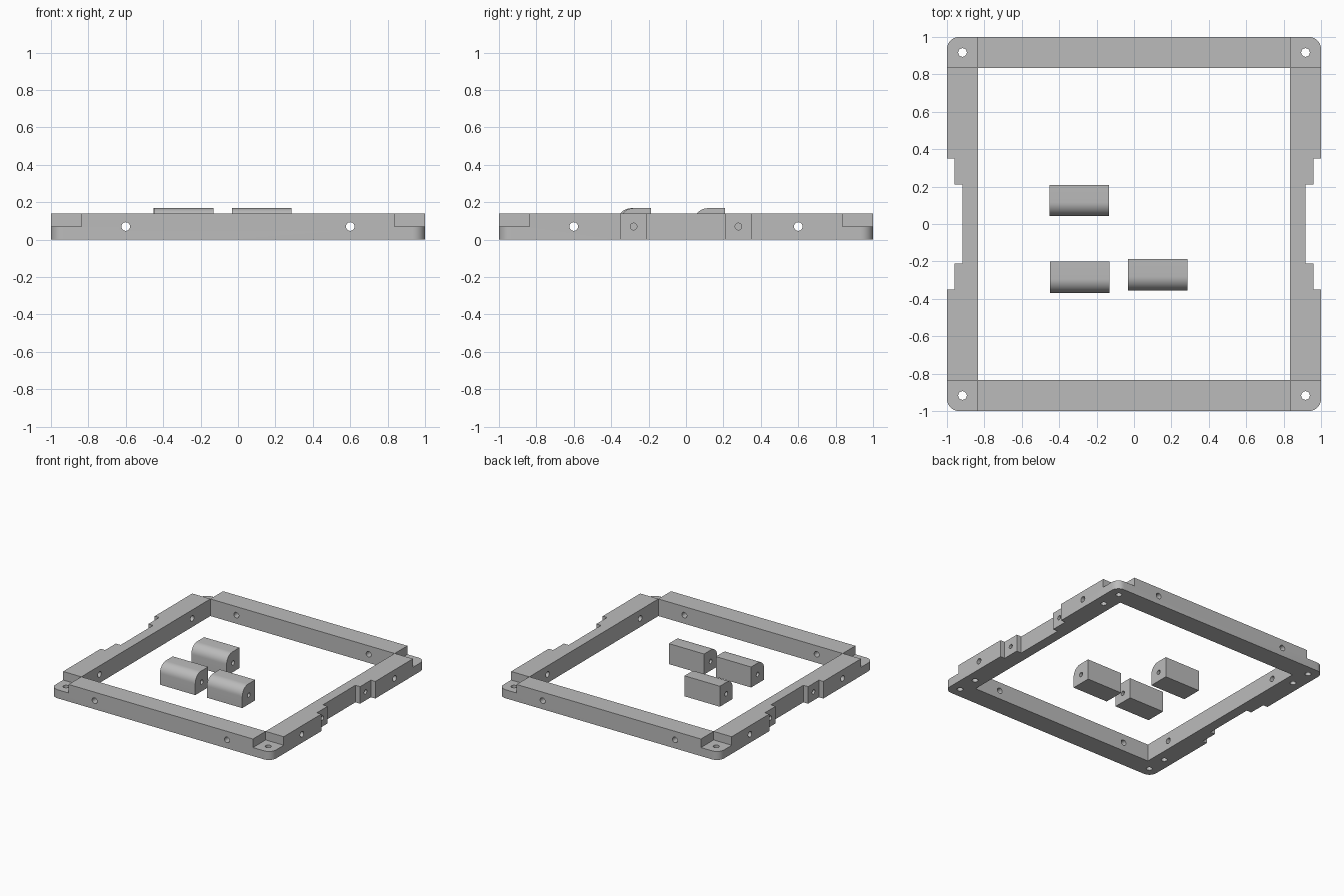
import bpy, bmesh, math

if "Cube" in bpy.data.objects:
    bpy.data.objects.remove(bpy.data.objects["Cube"])

H, IN, STEP, R = 0.14, 0.835, 0.07, 0.065   # frame height, inner half size, corner tab height, corner radius
HOLE = 0.917                                # centre line of the bars

grey = bpy.data.materials.new("grey plastic")
grey.diffuse_color = (0.5, 0.5, 0.5, 1)
grey.use_nodes = True
grey.node_tree.nodes["Principled BSDF"].inputs["Base Color"].default_value = grey.diffuse_color


def extrude(name, points, offset):
    """Close a planar outline and extrude it along offset."""
    bm = bmesh.new()
    face = bm.faces.new([bm.verts.new(p) for p in points])
    out = bmesh.ops.extrude_face_region(bm, geom=[face])
    bmesh.ops.translate(bm, vec=offset, verts=[v for v in out["geom"] if isinstance(v, bmesh.types.BMVert)])
    bmesh.ops.recalc_face_normals(bm, faces=bm.faces)
    mesh = bpy.data.meshes.new(name)
    bm.to_mesh(mesh)
    bm.free()
    mesh.materials.append(grey)
    obj = bpy.data.objects.new(name, mesh)
    bpy.context.collection.objects.link(obj)
    return obj


def box(lo, hi):
    (x0, y0, z0), (x1, y1, z1) = lo, hi
    return extrude("cutter", [(x0, y0, z0), (x1, y0, z0), (x1, y1, z0), (x0, y1, z0)], (0, 0, z1 - z0))


def rod(center, axis, length, r):
    """Cylinder cutter centred on a point, along axis 0, 1 or 2."""
    pts = []
    for i in range(24):
        a = math.tau * i / 24
        p = list(center)
        p[axis] -= length / 2
        p[(axis + 1) % 3] += r * math.cos(a)
        p[(axis + 2) % 3] += r * math.sin(a)
        pts.append(p)
    offset = [0, 0, 0]
    offset[axis] = length
    return extrude("cutter", pts, offset)


def cut(obj, cutter):
    bpy.context.view_layer.objects.active = obj
    mod = obj.modifiers.new("cut", 'BOOLEAN')
    mod.operation, mod.solver, mod.object = 'DIFFERENCE', 'EXACT', cutter
    bpy.ops.object.modifier_apply(modifier=mod.name)
    bpy.data.objects.remove(cutter)


def smooth(obj):
    bpy.ops.object.select_all(action='DESELECT')
    obj.select_set(True)
    bpy.context.view_layer.objects.active = obj
    bpy.ops.object.shade_smooth_by_angle(angle=math.radians(30))


# Frame outline: rounded corners and stepped recesses on both sides
quarter = [(1, 0)]
quarter = [(HOLE, 0.21), (0.96, 0.21), (0.96, 0.35), (1, 0.35)]
quarter += [(1 - R + R * math.cos(a), 1 - R + R * math.sin(a))
            for a in (math.pi / 2 * i / 10 for i in range(11))]
half = quarter + [(-x, y) for x, y in reversed(quarter)]
outline = half + [(x, -y) for x, y in reversed(half)]
frame = extrude("frame", [(x, y, 0) for x, y in outline], (0, 0, H))
cut(frame, box((-IN, -IN, -1), (IN, IN, 1)))

for sx in (-1, 1):
    for sy in (-1, 1):
        # Lowered corner tab
        xs, ys = sorted((sx * (IN + 0.001), sx * 1.2)), sorted((sy * (IN + 0.001), sy * 1.2))
        cut(frame, box((xs[0], ys[0], STEP), (xs[1], ys[1], 1)))
        # Corner hole, blind underside hole, and blind hole in the recess step
        cut(frame, rod((sx * HOLE, sy * HOLE, 0), 2, 0.5, 0.023))
        cut(frame, rod((sx * HOLE, sy * 0.743, 0), 2, 0.16, 0.023))
        cut(frame, rod((sx * 0.96, sy * 0.28, 0.07), 0, 0.16, 0.018))
        # Through holes in the bars
        cut(frame, rod((sx * HOLE, sy * 0.6, 0.07), 0, 0.4, 0.023))
        cut(frame, rod((sx * 0.6, sy * HOLE, 0.07), 1, 0.4, 0.023))
smooth(frame)

# Loose blocks with one rounded upper edge and a hole along their length
W, D, T, BR = 0.32, 0.167, 0.168, 0.075
for i, (x, y) in enumerate([(-0.453, 0.042), (-0.45, -0.368), (-0.033, -0.355)], 1):
    profile = [(D, 0), (D, T)]
    profile += [(BR - BR * math.sin(a), T - BR + BR * math.cos(a))
                for a in (math.pi / 2 * k / 10 for k in range(11))]
    profile += [(0, 0)]
    block = extrude(f"latch_block_{i}", [(x, y + py, pz) for py, pz in profile], (W, 0, 0))
    cut(block, rod((x + W / 2, y + D / 2, 0.075), 0, 1, 0.018))
    smooth(block)
